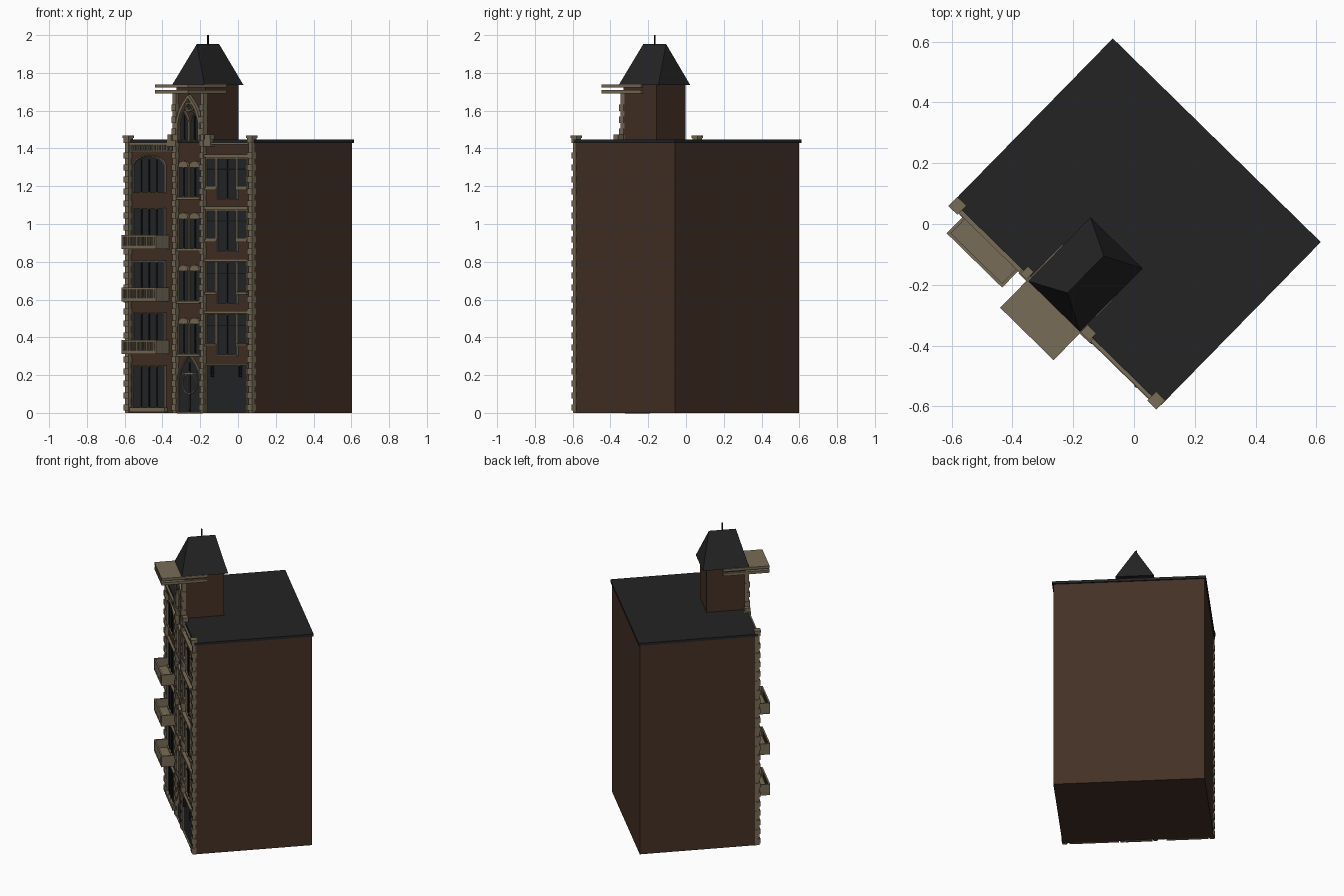
import bpy, bmesh, math
from mathutils import Matrix

if "Cube" in bpy.data.objects:
    bpy.data.objects.remove(bpy.data.objects["Cube"])

# Local frame: x runs along the facade, y goes into the building, z is up
FRAME = Matrix.Translation((-0.595, 0.068, 0)) @ Matrix.Rotation(math.radians(-44.4), 4, 'Z')


def material(name, rgb):
    m = bpy.data.materials.new(name)
    m.diffuse_color = (*rgb, 1)
    m.use_nodes = True
    m.node_tree.nodes["Principled BSDF"].inputs["Base Color"].default_value = m.diffuse_color
    return m


BRICK = material("brown brick", (0.058, 0.030, 0.019))
STONE = material("tan stone", (0.190, 0.150, 0.096))
SLATE = material("dark slate", (0.017, 0.017, 0.018))
GLASS = material("dark glass", (0.018, 0.020, 0.023))
IRON = material("black iron", (0.008, 0.008, 0.008))


def box(bm, x0, x1, y0, y1, z0, z1):
    prism(bm, [(x0, z0), (x1, z0), (x1, z1), (x0, z1)], y0, y1)


def prism(bm, pts, y0, y1):
    front = [bm.verts.new((x, y0, z)) for x, z in pts]
    back = [bm.verts.new((x, y1, z)) for x, z in pts]
    bm.faces.new(front)
    bm.faces.new(back[::-1])
    for i in range(len(pts)):
        j = (i + 1) % len(pts)
        bm.faces.new((front[i], back[i], back[j], front[j]))


def ring(bm, outer, inner, y0, y1):
    """Frame between two outlines with equal point counts."""
    loops = [[bm.verts.new((x, y, z)) for x, z in pts]
             for pts, y in ((outer, y1), (outer, y0), (inner, y0), (inner, y1))]
    n = len(outer)
    for a, b in zip(loops, loops[1:] + loops[:1]):
        for i in range(n):
            j = (i + 1) % n
            bm.faces.new((a[i], a[j], b[j], b[i]))


def outline(x0, x1, z0, z1, top="flat", rise=0.0):
    pts = [(x0, z0), (x1, z0)]
    if top == "flat":
        return pts + [(x1, z1), (x0, z1)]
    c, h, n = (x0 + x1) / 2, (x1 - x0) / 2, 12
    for i in range(n + 1):
        if top == "round":
            t = math.pi * i / n
            pts.append((c + h * math.cos(t), z1 - rise + rise * math.sin(t)))
        else:
            s = 1 - 2 * i / n
            pts.append((c + h * s, z1 - rise + rise * (1 - abs(s)) ** 0.62))
    return pts


def circle(x, z, r, n=16):
    return [(x + r * math.cos(2 * math.pi * i / n), z + r * math.sin(2 * math.pi * i / n)) for i in range(n)]


def finish(name, bm, mat):
    bmesh.ops.recalc_face_normals(bm, faces=bm.faces)
    me = bpy.data.meshes.new(name)
    bm.to_mesh(me)
    bm.free()
    me.materials.append(mat)
    ob = bpy.data.objects.new(name, me)
    ob.matrix_world = FRAME
    bpy.context.collection.objects.link(ob)
    return ob


WALL = 0.012
glass, trim, bars = bmesh.new(), bmesh.new(), bmesh.new()


def window(x0, x1, z0, z1, top="flat", rise=0.0, mullions=0, w=0.006, transom=None):
    inner = outline(x0, x1, z0, z1, top, rise)
    prism(glass, inner, 0.006, WALL + 0.002)
    ring(trim, outline(x0 - w, x1 + w, z0 - w, z1 + w, top, rise), inner, -0.004, WALL + 0.002)
    for i in range(mullions):
        x = x0 + (x1 - x0) * (i + 1) / (mullions + 1)
        box(bars, x - 0.004, x + 0.004, 0.001, 0.008, z0, z1 - rise * 0.3)
    if transom:
        box(bars, x0, x1, 0.002, 0.008, transom - 0.003, transom + 0.003)


# Main block and flat roof
bm = bmesh.new()
box(bm, 0.004, 0.945, WALL, 0.747, 0, 1.432)
finish("main_block", bm, BRICK)
bm = bmesh.new()
box(bm, -0.004, 0.953, 0.004, 0.755, 1.43, 1.447)
finish("flat_roof", bm, SLATE)

# Tower walls
bm = bmesh.new()
box(bm, 0.366, 0.582, WALL, 0.258, 1.44, 1.737)
finish("tower_walls", bm, BRICK)

# Hipped tower roof with its ridge running front to back
bm = bmesh.new()
eave = [bm.verts.new(p) for p in ((0.355, -0.01, 1.737), (0.595, -0.01, 1.737),
                                  (0.595, 0.283, 1.737), (0.355, 0.283, 1.737))]
r0, r1 = bm.verts.new((0.475, 0.053, 1.952)), bm.verts.new((0.475, 0.223, 1.952))
for f in ((eave[0], eave[1], r0), (eave[1], eave[2], r1, r0), (eave[2], eave[3], r1),
          (eave[3], eave[0], r0, r1), eave[::-1]):
    bm.faces.new(f)
finish("tower_roof", bm, SLATE)

# Roof spike
bm = bmesh.new()
box(bm, 0.4715, 0.4785, 0.1345, 0.1415, 1.94, 2.0)
finish("roof_spike", bm, IRON)

# Double canopy slabs wrapping the front of the tower
bm = bmesh.new()
box(bm, 0.351, 0.597, -0.137, 0.155, 1.722, 1.739)
box(bm, 0.351, 0.597, -0.137, 0.155, 1.692, 1.710)
finish("tower_canopy", bm, STONE)

# Pilasters with alternating quoin blocks
bm = bmesh.new()
for x0, x1, top in ((0.002, 0.030, 1.44), (0.356, 0.380, 1.70), (0.560, 0.584, 1.70), (0.917, 0.945, 1.44)):
    box(bm, x0, x1, -0.007, 0.02, 0, top)
    for i in range(int(top / 0.0635)):
        z = 0.012 + i * 0.0635
        box(bm, x0 - 0.004, x1 + 0.004, -0.014, 0.018, z, z + 0.032)
finish("quoined_pilasters", bm, STONE)

# Parapet caps at the corners and at the foot of the tower
bm = bmesh.new()
for x0, x1 in ((-0.002, 0.034), (0.913, 0.949)):
    box(bm, x0, x1, -0.014, 0.022, 1.43, 1.455)
    box(bm, x0 - 0.003, x1 + 0.003, -0.017, 0.025, 1.455, 1.468)
for x0, x1 in ((0.315, 0.353), (0.590, 0.642)):
    box(bm, x0, x1, -0.014, 0.028, 1.41, 1.447)
    box(bm, x0 + 0.006, x1 - 0.006, -0.01, 0.024, 1.447, 1.475)
finish("parapet_caps", bm, STONE)

# Left bay: paired casements, arched at the top floor
window(0.054, 0.284, 0.03, 0.245, mullions=3)
for z0, z1 in ((0.34, 0.525), (0.615, 0.80), (0.895, 1.08)):
    window(0.058, 0.282, z0, z1, mullions=3)
window(0.056, 0.284, 1.17, 1.358, "round", 0.055, mullions=3)
box(trim, 0.04, 0.30, -0.012, WALL, 0.004, 0.028)

# Middle bay: twin round-headed windows with sills
for z in (0.315, 0.595, 0.872, 1.145):
    for x0 in (0.393, 0.476):
        window(x0, x0 + 0.070, z, z + 0.155, mullions=1, w=0.005)
        arch = outline(x0, x0 + 0.070, z + 0.16, z + 0.188, "round", 0.024)
        prism(trim, arch, -0.003, WALL)
    box(trim, 0.386, 0.554, -0.010, WALL, z - 0.016, z - 0.003)

# Tower window: two lancets and a rose below a pointed arch
for x0 in (0.400, 0.475):
    window(x0, x0 + 0.064, 1.445, 1.595, "pointed", 0.07, mullions=1)
ring(trim, outline(0.385, 0.555, 1.44, 1.685, "pointed", 0.13),
     outline(0.396, 0.544, 1.44, 1.665, "pointed", 0.13), -0.010, WALL)
ring(trim, circle(0.470, 1.620, 0.026), circle(0.470, 1.620, 0.017), -0.006, WALL)
prism(glass, circle(0.470, 1.620, 0.017), 0.006, WALL + 0.002)

# Right bay: three-part windows with a taller centre
for z in (0.518, 0.793, 1.070, 1.345):
    window(0.680, 0.818, z - 0.21, z, mullions=1, transom=z - 0.055)
    for x0, x1 in ((0.602, 0.668), (0.830, 0.896)):
        window(x0, x1, z - 0.145, z, mullions=0, transom=z - 0.055)
        box(trim, x0 - 0.008, x1 + 0.008, -0.008, WALL, z - 0.165, z - 0.153)
    box(trim, 0.59, 0.912, -0.010, WALL, z + 0.008, z + 0.022)

# Shop opening on the ground floor with two lamps
window(0.600, 0.896, 0.006, 0.252)
for x in (0.645, 0.850):
    box(bars, x - 0.005, x + 0.005, -0.012, 0.01, 0.19, 0.25)

# Pointed entrance door with ring and cross bars
window(0.391, 0.549, 0.004, 0.305, "pointed", 0.13, mullions=1)
ring(trim, circle(0.470, 0.155, 0.056), circle(0.470, 0.155, 0.050), -0.002, 0.008)
box(trim, 0.467, 0.473, -0.002, 0.008, 0.02, 0.22)
box(trim, 0.415, 0.525, -0.002, 0.008, 0.205, 0.213)

# Cornices with dentils
box(trim, 0.034, 0.35, -0.010, WALL, 1.418, 1.432)
box(trim, 0.034, 0.35, -0.004, WALL, 1.382, 1.390)
for i in range(16):
    x = 0.042 + i * 0.0188
    box(trim, x, x + 0.009, -0.008, WALL, 1.390, 1.418)
box(trim, 0.59, 0.913, -0.008, WALL, 1.420, 1.432)

finish("window_glass", glass, GLASS)
finish("stone_trim", trim, STONE)
finish("window_bars", bars, IRON)

# Balconies: floor, balustrade and handrail
for n, z in enumerate((0.312, 0.590, 0.868)):
    bm = bmesh.new()
    x0, x1, y0 = 0.054, 0.309, -0.085
    box(bm, x0, x1, y0, WALL, z, z + 0.018)
    box(bm, x0, x1, y0, y0 + 0.010, z + 0.062, z + 0.074)
    for x in (x0, x1 - 0.010):
        box(bm, x, x + 0.010, y0 + 0.010, WALL, z + 0.018, z + 0.074)
        box(bm, x, x + 0.010, y0, y0 + 0.010, z + 0.018, z + 0.062)
    for i in range(13):
        x = x0 + 0.019 + i * 0.0175
        box(bm, x, x + 0.009, y0 + 0.001, y0 + 0.009, z + 0.018, z + 0.062)
    finish(f"balcony_{n + 1}", bm, STONE)
